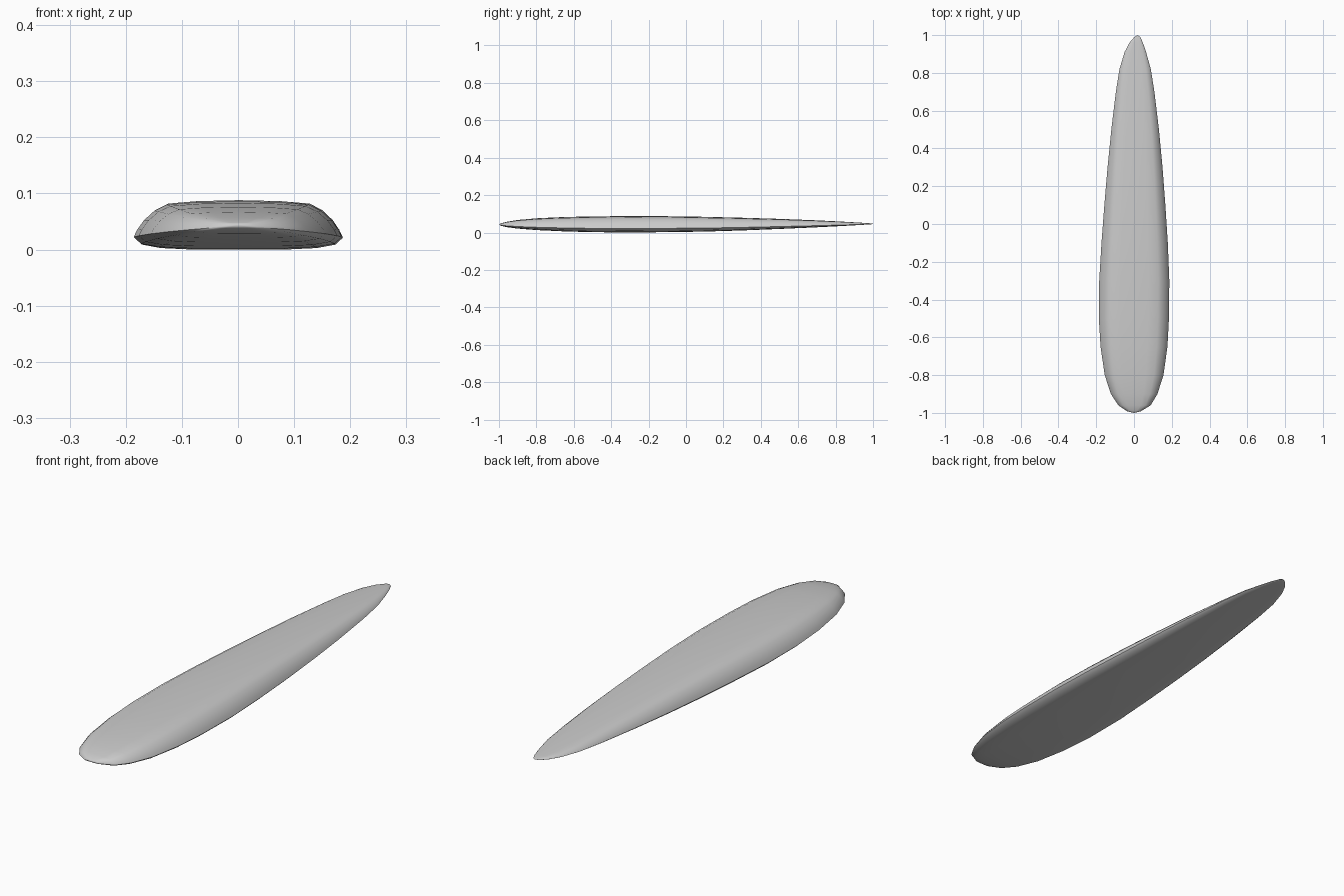
import bpy, bmesh

# Stations along the board: y, left x, right x, bottom z, top z
STATIONS = [
    (-0.992, -0.035, 0.035, 0.040, 0.051),
    (-0.96, -0.083, 0.088, 0.032, 0.060),
    (-0.90, -0.122, 0.124, 0.024, 0.070),
    (-0.80, -0.155, 0.156, 0.016, 0.079),
    (-0.65, -0.177, 0.177, 0.009, 0.086),
    (-0.50, -0.186, 0.185, 0.005, 0.089),
    (-0.30, -0.184, 0.187, 0.003, 0.091),
    (-0.10, -0.172, 0.179, 0.005, 0.090),
    (0.10, -0.157, 0.166, 0.008, 0.087),
    (0.30, -0.140, 0.151, 0.014, 0.082),
    (0.50, -0.120, 0.132, 0.022, 0.076),
    (0.70, -0.096, 0.108, 0.031, 0.068),
    (0.82, -0.077, 0.089, 0.037, 0.062),
    (0.91, -0.050, 0.064, 0.042, 0.057),
    (0.96, -0.024, 0.047, 0.045, 0.054),
    (0.99, 0.002, 0.033, 0.047, 0.052),
]
# Half cross-section: width fraction, height fraction (flat base, low rail, domed deck)
HALF = [(0.45, 0.0), (0.75, 0.03), (0.93, 0.10), (1.0, 0.24), (0.965, 0.40),
        (0.90, 0.60), (0.80, 0.80), (0.68, 0.93), (0.40, 0.98)]
SECTION = [(0, 0)] + HALF + [(0, 1)] + [(-u, v) for u, v in reversed(HALF)]

bm = bmesh.new()
rings = []
for y, xl, xr, zb, zt in STATIONS:
    c, w = (xl + xr) / 2, (xr - xl) / 2
    rings.append([bm.verts.new((c + u * w, y, zb + v * (zt - zb))) for u, v in SECTION])

# Skin between the stations
n = len(SECTION)
for a, b in zip(rings, rings[1:]):
    for i in range(n):
        j = (i + 1) % n
        bm.faces.new((a[i], a[j], b[j], b[i]))

# Pointed closures at the rounded tail and the slightly offset nose
for ring, tip in ((rings[0], (0, -1, 0.046)), (rings[-1], (0.018, 1, 0.05))):
    t = bm.verts.new(tip)
    for i in range(n):
        bm.faces.new((ring[i], ring[(i + 1) % n], t))
bmesh.ops.recalc_face_normals(bm, faces=bm.faces)

# Board object
mesh = bpy.data.meshes.new("board")
bm.to_mesh(mesh)
bm.free()
board = bpy.data.objects.new("board", mesh)
bpy.context.collection.objects.link(board)
lowest = min(v.co.z for v in mesh.vertices)
board.location.z = -lowest
bpy.context.view_layer.objects.active = board
board.select_set(True)
bpy.ops.object.shade_smooth_by_angle(angle=0.6)
